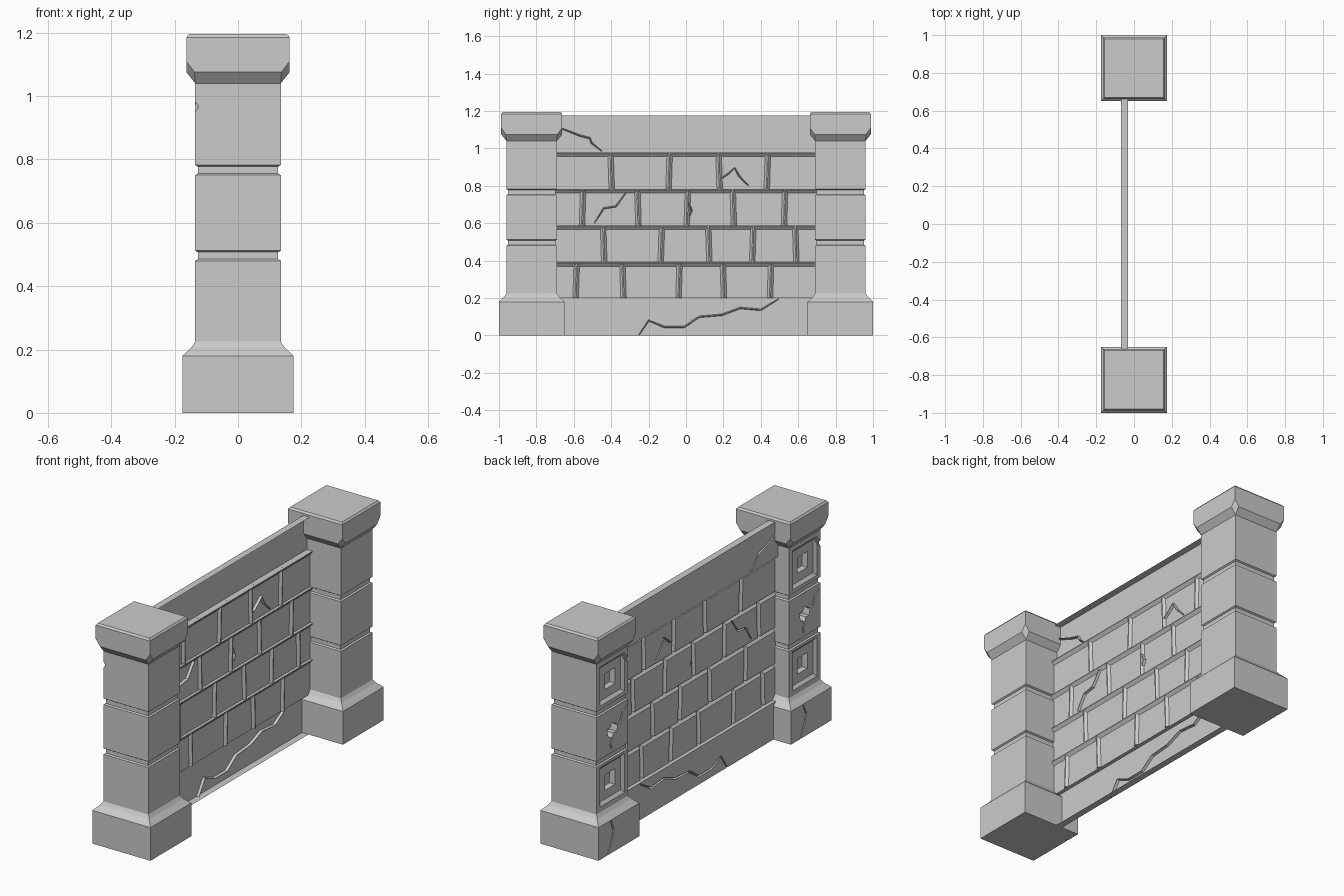
import bpy, bmesh
from mathutils import Vector

if "Cube" in bpy.data.objects:
    bpy.data.objects.remove(bpy.data.objects["Cube"])


def make(name, bm):
    bmesh.ops.recalc_face_normals(bm, faces=bm.faces)
    me = bpy.data.meshes.new(name)
    bm.to_mesh(me)
    bm.free()
    ob = bpy.data.objects.new(name, me)
    bpy.context.collection.objects.link(ob)
    return ob


def loft(name, rings):
    """Closed solid skinned through rings with equal point counts."""
    bm = bmesh.new()
    vs = [[bm.verts.new(p) for p in r] for r in rings]
    n = len(vs[0])
    for a, b in zip(vs, vs[1:]):
        for i in range(n):
            bm.faces.new((a[i], a[(i + 1) % n], b[(i + 1) % n], b[i]))
    bm.faces.new(vs[0][::-1])
    bm.faces.new(vs[-1])
    return make(name, bm)


def square(h, z):
    return [(-h, -h, z), (h, -h, z), (h, h, z), (-h, h, z)]


def groove(pts, surf, w, wb, depth, taper=1.0, skew=0.0):
    """Cutter along a (y, z) path in a face looking towards -x."""
    P = [Vector(p) for p in pts]
    rings = []
    for i, p in enumerate(P):
        d = (P[min(i + 1, len(P) - 1)] - P[max(i - 1, 0)]).normalized()
        n = Vector((-d.y, d.x))
        k = taper if i in (0, len(P) - 1) else 1.0
        ring = []
        for x, s in ((surf - .006, w / 2), (surf, w / 2), (surf + depth, skew + wb / 2),
                     (surf + depth, skew - wb / 2), (surf, -w / 2), (surf - .006, -w / 2)):
            q = p + n * s * k
            ring.append((x, q.x, q.y))
        rings.append(ring)
    return loft("cutter", rings)


def pocket(z, h0, x0, h1, x1):
    """Square tapered pocket cutter going in along +x."""
    def ring(h, x):
        return [(x, -h, z - h), (x, h, z - h), (x, h, z + h), (x, -h, z + h)]
    return loft("cutter", [ring(h0, x0 - .01), ring(h0, x0), ring(h1, x1)])


def carve(ob, cutters):
    for c in cutters:
        c.hide_render = True
        m = ob.modifiers.new("cut", 'BOOLEAN')
        m.operation = 'DIFFERENCE'
        m.solver = 'EXACT'
        m.object = c
    bpy.context.view_layer.update()
    dg = bpy.context.evaluated_depsgraph_get()
    me = bpy.data.meshes.new_from_object(ob.evaluated_get(dg))
    ob.modifiers.clear()
    ob.data = me
    for c in cutters:
        bpy.data.objects.remove(c)


# Pillar: square moulded profile (half width, height)
profile = [(.175, 0), (.175, .18), (.147, .207), (.135, .225), (.135, .48),
           (.127, .485), (.127, .507), (.135, .512), (.135, .75), (.127, .755),
           (.127, .777), (.135, .782), (.135, 1.045)]
pillar = loft("pillar_front", [square(h, z) for h, z in profile])

# Pillar carvings on the -x face: framed panels, broken hole and cracks
F = -.135
cuts = []
for z in (.36, .908):
    cuts += [pocket(z, .106, F, .09, F + .014), pocket(z, .043, F + .012, .041, F + .045)]
hole = [(.045, .652), (.015, .65), (.005, .672), (-.025, .66), (-.045, .645),
        (-.04, .61), (-.01, .612), (.0, .59), (.03, .605), (.04, .625)]
cuts.append(loft("cutter", [[(x, y, z) for y, z in hole] for x in (F - .01, F + .045)]))
cuts += [
    groove([(-.035, .64), (-.07, .655), (-.085, .70), (-.122, .72)], F, .010, .003, .015, .5),
    groove([(.0, .60), (.015, .56), (.005, .53)], F, .010, .003, .015, .3),
    groove([(-.09, 1.005), (-.122, .975), (-.148, .955)], F, .026, .008, .009),
    groove([(.07, .176), (.045, .12), (.06, .07), (.10, -.01)], -.175, .009, .003, .015, .6),
]
carve(pillar, cuts)

# Cap: block with sloped underside and clipped lower corners
bm = bmesh.new()
a, b = .163, .137
for sx in (-1, 1):
    for sy in (-1, 1):
        for x, y, z in ((.135, .135, 1.04), (a, b, 1.075), (b, a, 1.075),
                        (a, a, 1.11), (a, a, 1.185), (.155, .155, 1.195)):
            bm.verts.new((sx * x, sy * y, z))
bmesh.ops.convex_hull(bm, input=bm.verts)
bmesh.ops.dissolve_limit(bm, angle_limit=.01, verts=bm.verts, edges=bm.edges)
cap = make("cap_front", bm)

# Both pillars are the same piece moved along y
for ob in (pillar, cap):
    other = bpy.data.objects.new(ob.name.replace("front", "back"), ob.data)
    bpy.context.collection.objects.link(other)
    ob.location.y, other.location.y = -.825, .825

# Wall: slab with a recessed brick field, joints and cracks cut in from the -x side
W, B, E, H = -.07, -.032, .70, 1.175
R = -.050   # brick faces
wall = loft("brick_wall", [[(W, -E, z), (B, -E, z), (B, E, z), (W, E, z)] for z in (0, H)])
levels = [.203, .392, .588, .783, .979]
joints = [(-.587, -.337, -.037, .2, .452), (-.44, -.132, .122, .357, .587),
          (-.553, -.257, .007, .253, .527), (-.40, -.09, .177, .435)]
field = [(W - .01, .2), (W, .2), (R, .2), (R, .979), (W - .01, .979)]
cuts = [loft("cutter", [[(x, y, z) for x, z in field] for y in (-.74, .74)])]
for i, z in enumerate(levels[1:]):
    cuts.append(groove([(-.73, z - .011), (.73, z - .011)], R, .0219, .004, .014, 1, .008))
for i, row in enumerate(joints):
    for k, y in enumerate(row):
        t = .003 * (-1) ** (i + k)
        cuts.append(groove([(y - t, levels[i] - .002), (y + t, levels[i + 1] - .006)],
                           R, .030, .006, .013))
cracks = [
    (W, [(-.26, -.01), (-.20, .08), (-.115, .045), (-.01, .045), (.07, .10),
         (.19, .11), (.29, .147), (.40, .137), (.495, .195)]),
    (W, [(-.70, 1.12), (-.57, 1.07), (-.515, 1.055), (-.505, 1.03), (-.45, .985)]),
    (R, [(-.49, .60), (-.44, .68), (-.375, .69), (-.32, .765)]),
    (R, [(.19, .84), (.225, .865), (.26, .895), (.285, .85), (.335, .80)]),
    (R, [(.015, .71), (.03, .67), (.02, .64)]),
]
cuts += [groove(c, s, .010, .003, .014, .5) for s, c in cracks]
carve(wall, cuts)

# The wall is an open shell: remove its back and hidden ends
bm = bmesh.new()
bm.from_mesh(wall.data)
gone = []
for f in bm.faces:
    xs = [v.co.x for v in f.verts]
    ys = [abs(v.co.y) for v in f.verts]
    if min(xs) > B - .001 or (min(ys) > E - .001 and abs(f.normal.y) > .9):
        gone.append(f)
bmesh.ops.delete(bm, geom=gone, context='FACES')
bm.to_mesh(wall.data)
bm.free()
